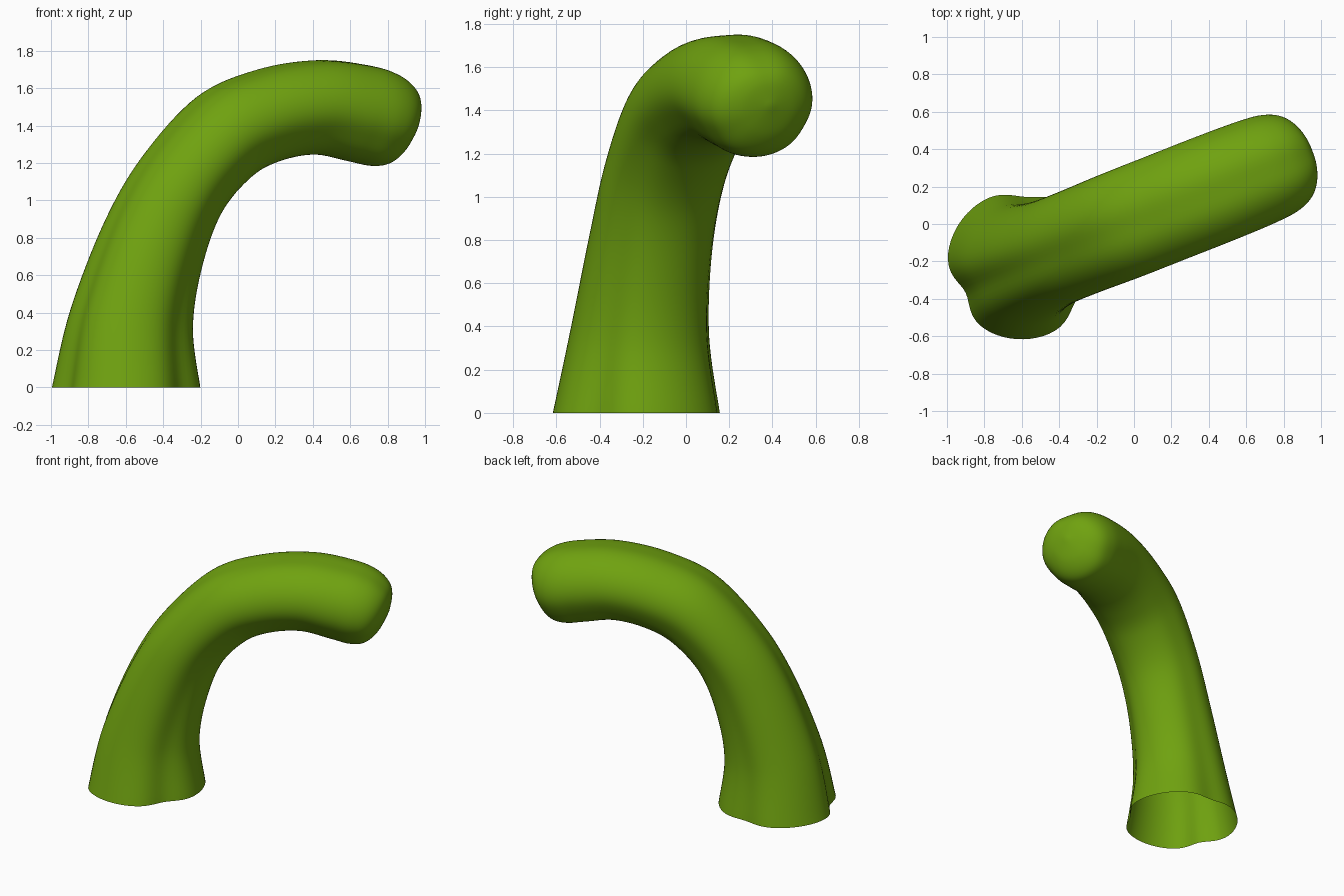
import bpy, bmesh
from math import sin, cos, radians, pi, exp
from mathutils import Vector

if "Cube" in bpy.data.objects:
    bpy.data.objects.remove(bpy.data.objects["Cube"])

YAW = radians(21.5)          # heading of the bend plane
SIDES, STEPS = 72, 8

# outer x, outer z, inner x, inner z (front view), side half width, groove depth
rings = [
    (-1.00, 0.00, -0.20, 0.00, 0.400, 0.16),
    (-0.90, 0.42, -0.24, 0.31, 0.330, 0.12),
    (-0.71, 0.90, -0.20, 0.62, 0.295, 0.09),
    (-0.50, 1.25, -0.10, 0.92, 0.290, 0.07),
    (-0.20, 1.57, 0.06, 1.12, 0.295, 0.06),
    (0.12, 1.71, 0.22, 1.21, 0.295, 0.05),
    (0.44, 1.76, 0.41, 1.245, 0.295, 0.05),
    (0.70, 1.735, 0.59, 1.21, 0.290, 0.05),
    (0.84, 1.69, 0.71, 1.185, 0.275, 0.05),
    (0.925, 1.62, 0.80, 1.20, 0.230, 0.05),
    (0.955, 1.54, 0.88, 1.28, 0.140, 0.04),
    (0.945, 1.42, 0.945, 1.42, 0.001, 0.00),
]


def spline(i, t):
    """Catmull-Rom blend of the ring table."""
    k = [rings[min(max(i + d, 0), len(rings) - 1)] for d in (-1, 0, 1, 2)]
    return [0.5 * (2 * b + (c - a) * t + (2 * a - 5 * b + 4 * c - d) * t * t
                   + (3 * b - a - 3 * c + d) * t ** 3) for a, b, c, d in zip(*k)]


def groove(a, depth):
    """Three soft lengthwise grooves."""
    total = 0
    for deg, k in ((185, 1.0), (305, 0.8), (65, 0.6)):
        d = (a - radians(deg) + pi) % (2 * pi) - pi
        total += k * exp(-(d / 0.32) ** 2)
    return 1 - depth * total


rows = [spline(i, j / STEPS) for i in range(len(rings) - 1) for j in range(STEPS)]
forward = Vector((cos(YAW), sin(YAW), 0))
side = Vector((-sin(YAW), cos(YAW), 0))
up = Vector((0, 0, 1))

# Curved stalk: open base, lobed tube, rounded tip
bm = bmesh.new()
loops = []
for ox, oz, ix, iz, b, g in rows:
    c = forward * ((ox + ix) / 2 / cos(YAW)) + up * ((oz + iz) / 2) + Vector((0, 0.02, 0))
    h = forward * ((ix - ox) / 2) + up * ((iz - oz) / 2)
    loop = []
    for n in range(SIDES):
        a = 2 * pi * n / SIDES
        loop.append(bm.verts.new(c + (h * cos(a) + side * (b * sin(a))) * groove(a, g)))
    loops.append(loop)
for l0, l1 in zip(loops, loops[1:]):
    for n in range(SIDES):
        m = (n + 1) % SIDES
        bm.faces.new((l0[n], l0[m], l1[m], l1[n]))
bm.faces.new(loops[-1])
bmesh.ops.recalc_face_normals(bm, faces=bm.faces)
for f in bm.faces:
    f.smooth = True
mesh = bpy.data.meshes.new("stalk")
bm.to_mesh(mesh)
bm.free()
stalk = bpy.data.objects.new("stalk", mesh)
bpy.context.collection.objects.link(stalk)

green = bpy.data.materials.new("green")
green.diffuse_color = (0.16, 0.36, 0.005, 1)
green.use_nodes = True
green.node_tree.nodes["Principled BSDF"].inputs["Base Color"].default_value = green.diffuse_color
mesh.materials.append(green)
